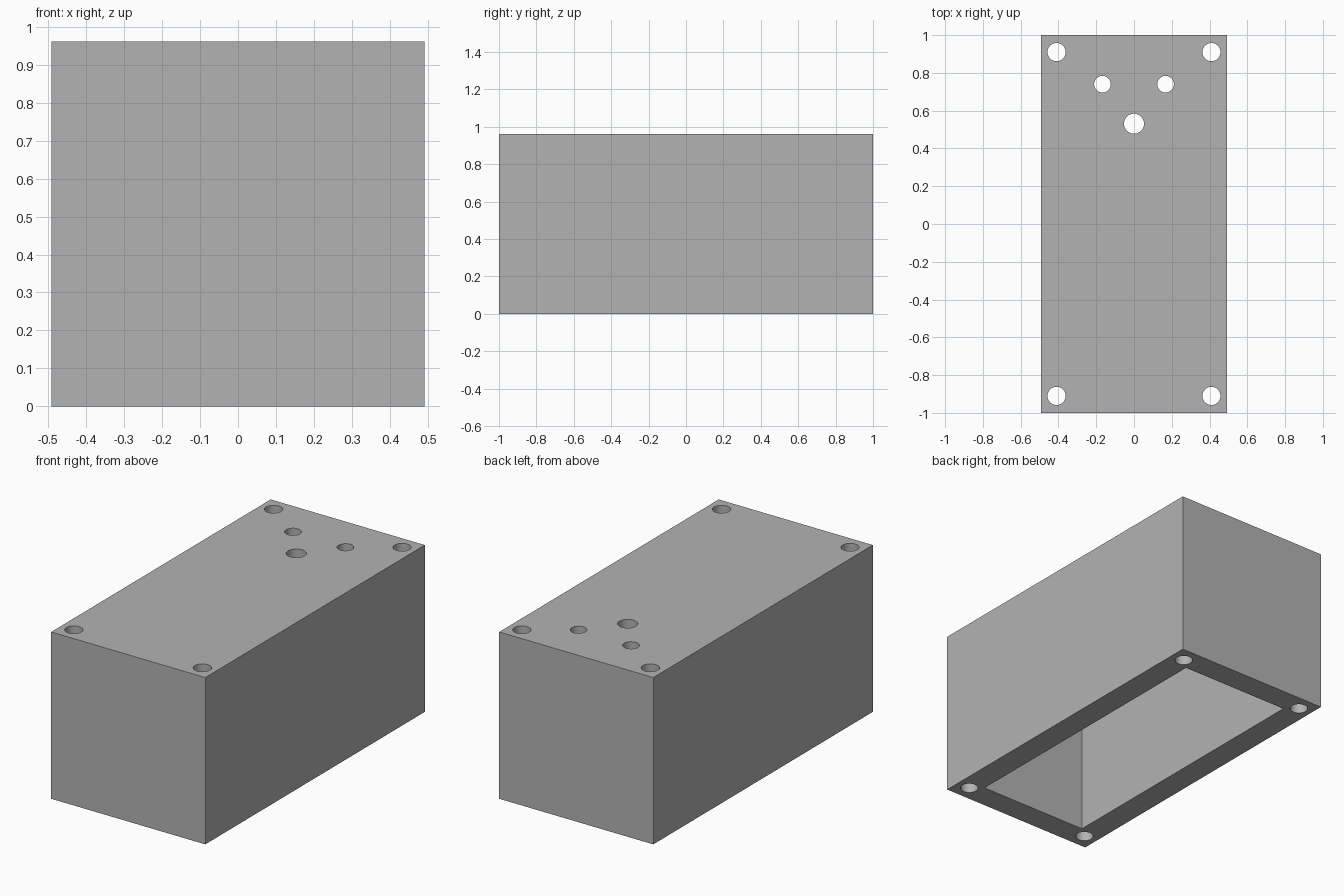
import bpy

if "Cube" in bpy.data.objects:
    bpy.data.objects.remove(bpy.data.objects["Cube"])

W, L, H = 0.983, 2.0, 0.962   # outer size
WALL = 0.145                  # wall and roof thickness

grey = bpy.data.materials.new("plain grey")
grey.diffuse_color = (0.45, 0.45, 0.45, 1)
grey.use_nodes = True
grey.node_tree.nodes["Principled BSDF"].inputs["Base Color"].default_value = grey.diffuse_color


def box(name, size, z):
    bpy.ops.mesh.primitive_cube_add(size=1, location=(0, 0, z))
    ob = bpy.context.object
    ob.name = name
    ob.scale = size
    bpy.ops.object.transform_apply(location=True, rotation=False, scale=True)
    ob.data.materials.append(grey)
    return ob


def cut(target, cutter):
    mod = target.modifiers.new("cut", 'BOOLEAN')
    mod.operation = 'DIFFERENCE'
    mod.solver = 'EXACT'
    mod.object = cutter
    cutter.hide_render = True
    bpy.context.view_layer.objects.active = target
    bpy.ops.object.modifier_apply(modifier=mod.name)
    bpy.data.objects.remove(cutter)


# Enclosure shell, open at the bottom
shell = box("enclosure", (W, L, H), H / 2)
depth = H - WALL
cut(shell, box("cavity_cutter", (W - 2 * WALL, L - 2 * WALL, depth + 0.2), (depth - 0.2) / 2))

# Corner screw holes, two small panel holes and one larger panel hole
holes = [(sx * 0.41, sy * 0.91, 0.048) for sx in (-1, 1) for sy in (-1, 1)]
holes += [(sx * 0.167, 0.74, 0.044) for sx in (-1, 1)]
holes += [(0, 0.531, 0.053)]
for x, y, r in holes:
    bpy.ops.mesh.primitive_cylinder_add(vertices=48, radius=r, depth=H + 0.4, location=(x, y, H / 2))
    drill = bpy.context.object
    drill.name = "hole_cutter"
    drill.data.materials.append(grey)
    cut(shell, drill)

# Smooth hole walls, crisp box edges
bpy.ops.object.select_all(action='DESELECT')
shell.select_set(True)
bpy.context.view_layer.objects.active = shell
bpy.ops.object.shade_smooth_by_angle(angle=0.5)
